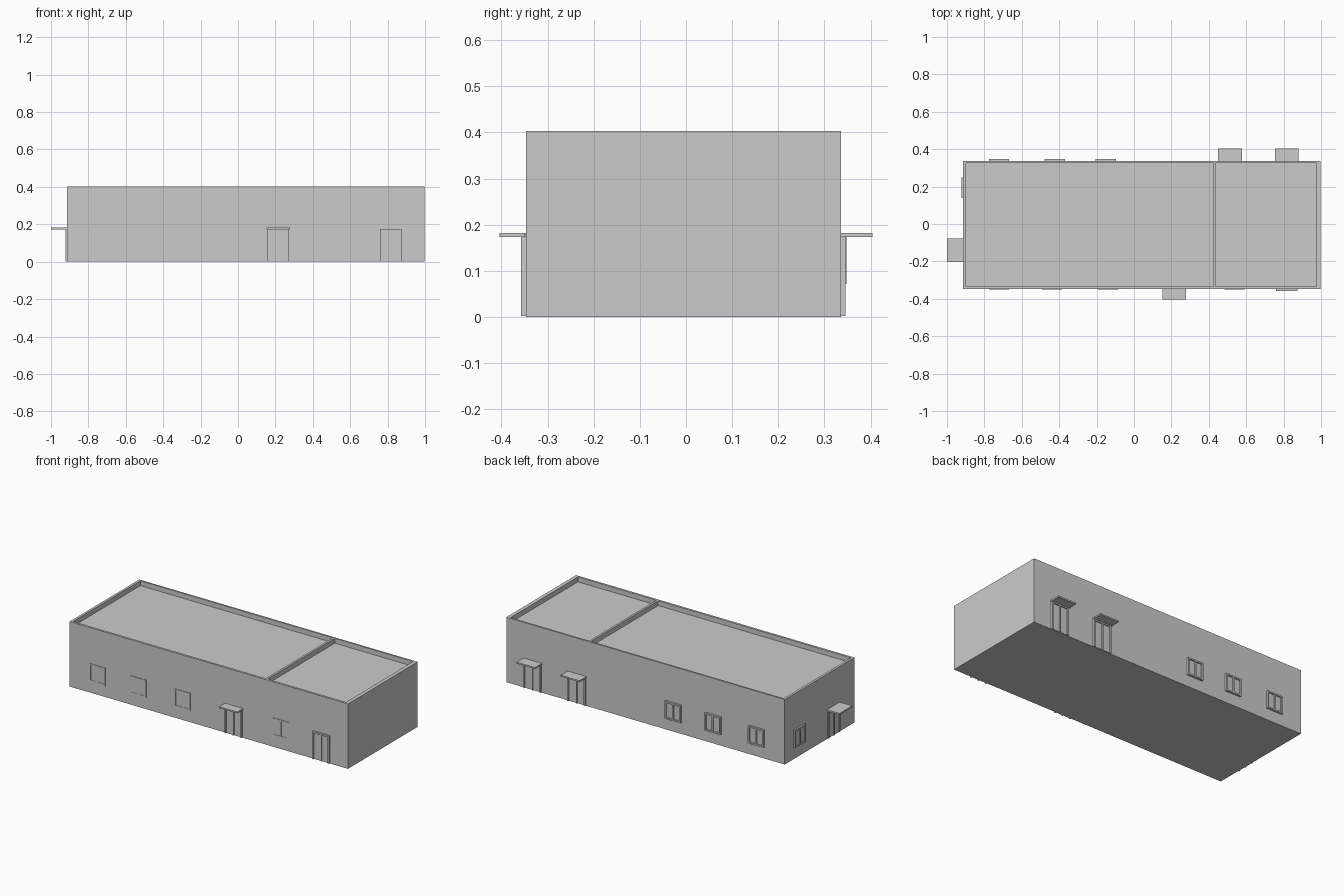
import bpy, bmesh
from mathutils import Vector

if "Cube" in bpy.data.objects:
    bpy.data.objects.remove(bpy.data.objects["Cube"])

X0, X1, Y0, Y1, H = -0.913, 0.998, -0.347, 0.336, 0.403


def make(name, boxes):
    """One object made of axis-aligned boxes given as corner pairs."""
    bm = bmesh.new()
    for a, b in boxes:
        a, b = Vector(a), Vector(b)
        vs = bmesh.ops.create_cube(bm, size=1)["verts"]
        for v in vs:
            v.co = Vector([(a[i] + b[i]) / 2 + v.co[i] * abs(b[i] - a[i]) for i in range(3)])
    me = bpy.data.meshes.new(name)
    bm.to_mesh(me)
    bm.free()
    ob = bpy.data.objects.new(name, me)
    bpy.context.collection.objects.link(ob)
    return ob


# building block with two recessed roof areas behind a parapet
body = make("building_body", [((X0, Y0, 0), (X1, Y1, H))])
for i, (a, b) in enumerate([(-0.898, 0.424), (0.437, 0.975)]):
    cutter = make("roof_cutter", [((a, Y0 + 0.014, H - 0.03), (b, Y1 - 0.011, H + 0.1))])
    mod = body.modifiers.new("roof_recess", "BOOLEAN")
    mod.object = cutter
    mod.solver = "EXACT"
    bpy.context.view_layer.objects.active = body
    bpy.ops.object.modifier_apply(modifier=mod.name)
    bpy.data.objects.remove(cutter)

# wall mapping: position along wall, distance outward, height
WALLS = {
    "front": lambda u, d, z: (u, Y0 - d, z),
    "back": lambda u, d, z: (u, Y1 + d, z),
    "left": lambda u, d, z: (X0 - d, u, z),
}


def wall_part(name, wall, boxes):
    f = WALLS[wall]
    return make(name, [(f(*a), f(*b)) for a, b in boxes])


def opening(name, wall, u0, u1, z0, z1, depth, sill=True):
    """Frame with centre mullion around two recessed panels."""
    t, m, e = 0.009, (u0 + u1) / 2, -0.004
    frame = [((u0, e, z0), (u0 + t, depth, z1)),
             ((u1 - t, e, z0), (u1, depth, z1)),
             ((u0 + t, e, z1 - t), (u1 - t, depth, z1)),
             ((m - t / 2, e, z0), (m + t / 2, depth * 0.9, z1 - t))]
    if sill:
        frame.append(((u0 + t, e, z0), (u1 - t, depth, z0 + t)))
    wall_part(f"{name}_frame", wall, frame)
    wall_part(f"{name}_panels", wall,
              [((u0 + t, e, z0), (m - t / 2, depth * 0.35, z1 - t)),
               ((m + t / 2, e, z0), (u1 - t, depth * 0.35, z1 - t))])


# windows
for wall, starts, depth in [("front", (-0.775, -0.493, -0.192, 0.483), 0.003),
                            ("back", (-0.775, -0.478, -0.205), 0.012),
                            ("left", (0.14,), 0.010)]:
    for u in starts:
        opening(f"{wall}_window", wall, u, u + 0.108, 0.071, 0.18, depth)

# doors, all but one under a flat canopy
for wall, u0, u1, depth, reach in [("front", 0.153, 0.278, 0.011, 0.057),
                                   ("front", 0.755, 0.879, 0.011, 0),
                                   ("back", 0.448, 0.578, 0.010, 0.068),
                                   ("back", 0.753, 0.879, 0.010, 0.068),
                                   ("left", -0.203, -0.078, 0.008, 0.087)]:
    opening(f"{wall}_door", wall, u0 + 0.004, u1 - 0.004, 0.002, 0.174, depth, False)
    if reach:
        wall_part(f"{wall}_canopy", wall, [((u0, -0.004, 0.173), (u1, reach, 0.182))])
